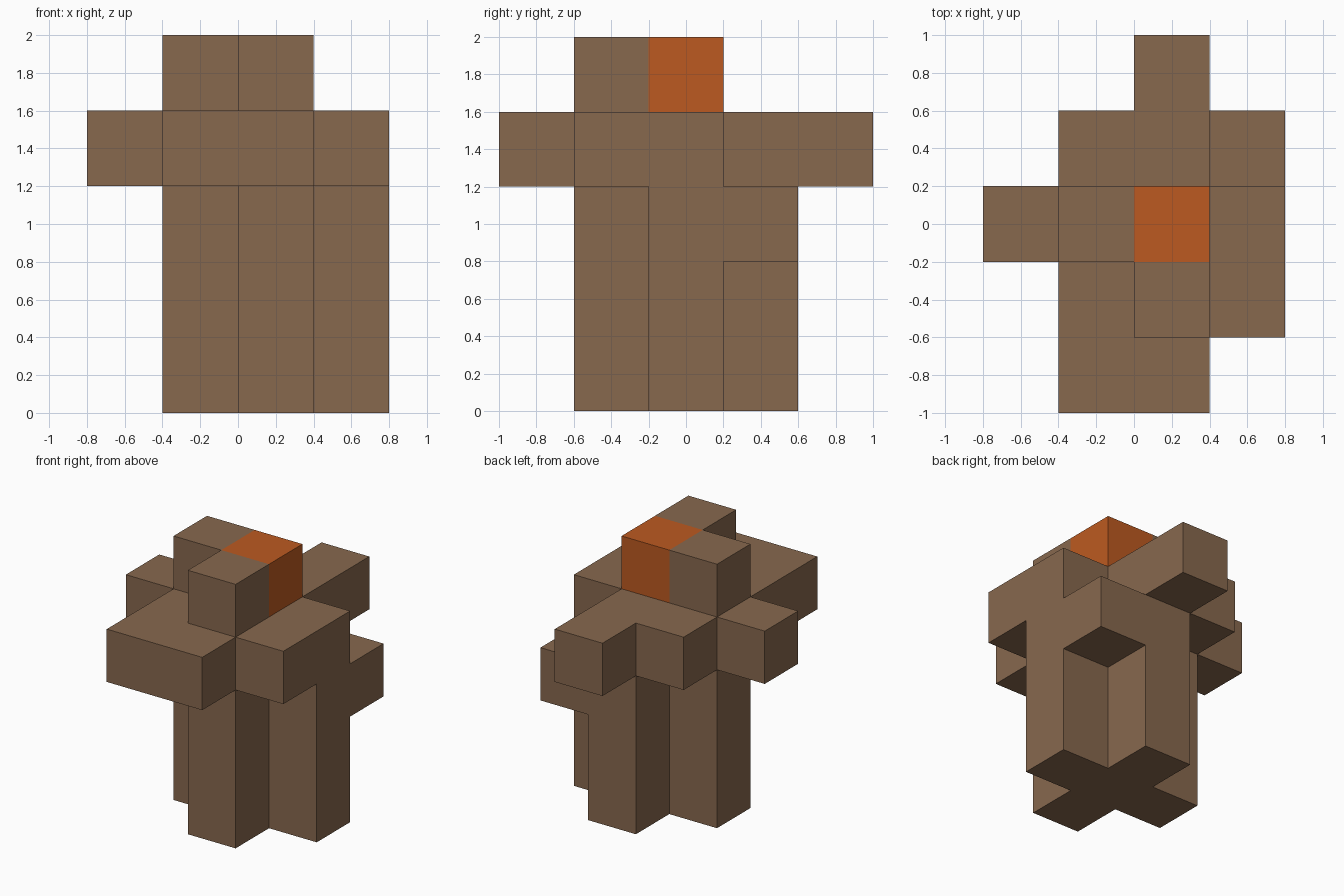
import bpy
import bmesh
from mathutils import Vector

CELL = 0.4  # edge length of one block

default = bpy.data.objects.get("Cube")
if default:
    bpy.data.objects.remove(default, do_unlink=True)


def make_material(name, rgb):
    mat = bpy.data.materials.new(name)
    color = (*rgb, 1.0)
    mat.diffuse_color = color
    mat.use_nodes = True
    bsdf = next(n for n in mat.node_tree.nodes if n.type == "BSDF_PRINCIPLED")
    bsdf.inputs["Base Color"].default_value = color
    bsdf.inputs["Roughness"].default_value = 0.9
    return mat


brown = make_material("bark_brown", (0.242, 0.138, 0.076))
orange = make_material("bright_orange", (0.503, 0.102, 0.015))

# Each part: material, layers it fills, floor plan (back row first, left column is -x)
PARTS = {
    "trunk": (brown, range(0, 3), ["....", "..#.", ".###", "..#.", "...."]),
    "corner_block": (brown, [2], ["....", "...#", "....", "....", "...."]),
    "crown_slab": (brown, [3], ["..#.", ".##.", "####", ".###", ".##."]),
    "top_blocks": (brown, [4], ["....", "....", ".#..", "..#.", "...."]),
    "orange_block": (orange, [4], ["....", "....", "..#.", "....", "...."]),
}


def part_cells(layers, plan):
    """Grid cells filled by a floor plan over the given layers."""
    return {(i, j, k)
            for k in layers
            for j, row in enumerate(reversed(plan))
            for i, mark in enumerate(row) if mark == "#"}


def cell_center(cell):
    i, j, k = cell
    return Vector((i - 1.5, j - 2, k + 0.5)) * CELL


def build_part(name, mat, cells, solid):
    """Add only the outer sides of the blocks, then join the flat areas."""
    bm = bmesh.new()
    for cell in cells:
        for axis in range(3):
            for sign in (-1, 1):
                step = Vector((0, 0, 0))
                step[axis] = sign
                if tuple(int(c + s) for c, s in zip(cell, step)) in solid:
                    continue
                u = Vector((0, 0, 0))
                u[(axis + 1) % 3] = 1
                v = step.cross(u)
                corners = (-u - v, u - v, u + v, v - u)
                center = cell_center(cell)
                bm.faces.new([bm.verts.new(center + (step + c) * CELL / 2)
                              for c in corners])
    bmesh.ops.remove_doubles(bm, verts=bm.verts[:], dist=0.001)
    bmesh.ops.dissolve_limit(bm, angle_limit=0.01, verts=bm.verts[:],
                             edges=bm.edges[:])
    mesh = bpy.data.meshes.new(name)
    bm.to_mesh(mesh)
    bm.free()
    mesh.materials.append(mat)
    obj = bpy.data.objects.new(name, mesh)
    bpy.context.scene.collection.objects.link(obj)


# Build every part, leaving out sides hidden between touching blocks
filled = {name: part_cells(layers, plan)
          for name, (mat, layers, plan) in PARTS.items()}
solid = set().union(*filled.values())
for name, (mat, layers, plan) in PARTS.items():
    build_part(name, mat, filled[name], solid)
